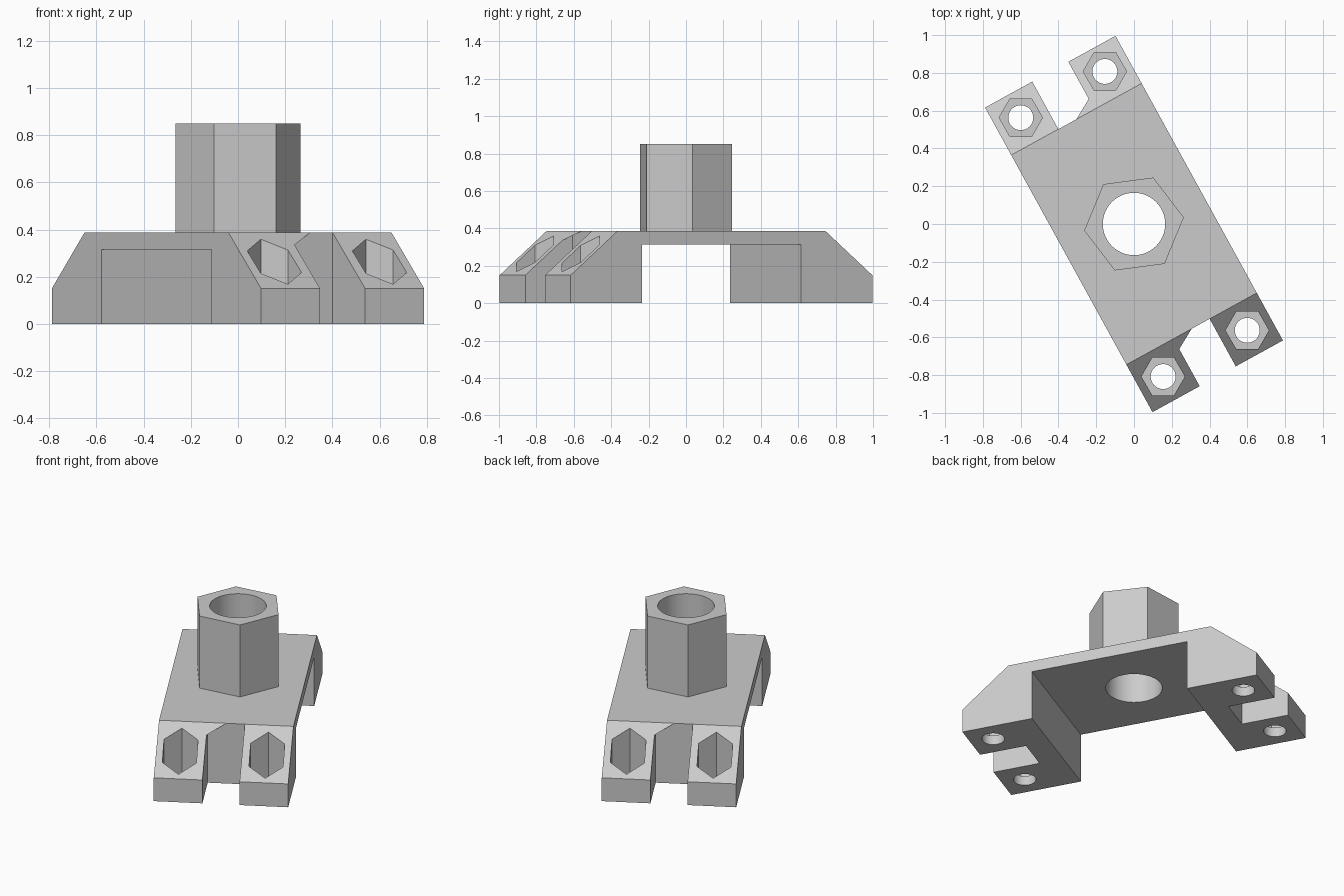
import bpy
import bmesh
from math import radians, cos, sin, pi
from mathutils import Matrix, Vector

if "Cube" in bpy.data.objects:
    bpy.data.objects.remove(bpy.data.objects["Cube"])

TURN = Matrix.Rotation(radians(28.8), 4, "Z")
HALF_W, HALF_L, DECK_L = 0.394, 0.92, 0.633
FOOT_Z, DECK_Z, TOP_Z = 0.15, 0.387, 0.85
CHANNEL_L, CHANNEL_Z = 0.485, 0.315
NOTCH_W = 0.109
BOLT_X, BOLT_Y = 0.254, 0.782

grey = bpy.data.materials.new("plain grey")
grey.use_nodes = True
colour = (0.6, 0.6, 0.6, 1)
grey.diffuse_color = colour
grey.node_tree.nodes["Principled BSDF"].inputs["Base Color"].default_value = colour


def prism(name, points, sweep):
    """Extrude a closed outline along the sweep vector."""
    bm = bmesh.new()
    face = bm.faces.new([bm.verts.new(p) for p in points])
    grown = bmesh.ops.extrude_face_region(bm, geom=[face])["geom"]
    moved = [g for g in grown if isinstance(g, bmesh.types.BMVert)]
    bmesh.ops.translate(bm, verts=moved, vec=sweep)
    bmesh.ops.recalc_face_normals(bm, faces=bm.faces)
    mesh = bpy.data.meshes.new(name)
    bm.to_mesh(mesh)
    bm.free()
    mesh.materials.append(grey)
    obj = bpy.data.objects.new(name, mesh)
    bpy.context.collection.objects.link(obj)
    return obj


def column(name, sides, radius, centre, low, high, angle=0.0):
    """Upright regular prism or round bar."""
    ring = [(centre.x + radius * cos(angle + 2 * pi * i / sides),
             centre.y + radius * sin(angle + 2 * pi * i / sides), low)
            for i in range(sides)]
    return prism(name, ring, (0, 0, high - low))


def carve(obj, cutters):
    """Subtract the cutters, bake the result and drop the cutters."""
    for cutter in cutters:
        cutter.hide_render = True
        mod = obj.modifiers.new("cut", "BOOLEAN")
        mod.operation = "DIFFERENCE"
        mod.solver = "EXACT"
        mod.object = cutter
    graph = bpy.context.evaluated_depsgraph_get()
    baked = bpy.data.meshes.new_from_object(obj.evaluated_get(graph))
    obj.modifiers.clear()
    obj.data = baked
    for cutter in cutters:
        bpy.data.objects.remove(cutter)
    bpy.ops.object.select_all(action="DESELECT")
    obj.select_set(True)
    bpy.context.view_layer.objects.active = obj
    bpy.ops.object.shade_smooth_by_angle(angle=radians(25))


# Bridge-shaped bracket: sloped ends and a channel underneath
half = [(CHANNEL_L, CHANNEL_Z), (CHANNEL_L, 0), (HALF_L, 0),
        (HALF_L, FOOT_Z), (DECK_L, DECK_Z)]
outline = half + [(-y, z) for y, z in reversed(half)]
bracket = prism("bracket_body", [(-HALF_W, y, z) for y, z in outline],
                (2 * HALF_W, 0, 0))
bracket.data.transform(TURN)

# Notches that split each end into two feet, and the bolt recesses
cutters = []
for end in (-1, 1):
    notch = prism("notch_cutter",
                  [(x, y * end, -0.1) for x, y in
                   ((-NOTCH_W, DECK_L), (NOTCH_W, DECK_L), (NOTCH_W, 1.1), (-NOTCH_W, 1.1))],
                  (0, 0, 0.7))
    notch.data.transform(TURN)
    cutters.append(notch)
    for side in (-1, 1):
        spot = TURN @ Vector((side * BOLT_X, end * BOLT_Y, 0))
        cutters.append(column("nut_cutter", 6, 0.115, spot, 0.06, 0.6))
        cutters.append(column("bolt_cutter", 32, 0.066, spot, -0.1, 0.2))

# Central bore through the deck
origin = Vector((0, 0, 0))
cutters.append(column("bore_cutter", 64, 0.165, origin, 0.2, 0.6))
carve(bracket, cutters)

# Hexagonal socket standing on the deck
socket = column("hex_socket", 6, 0.266, origin, DECK_Z, TOP_Z, radians(7.5))
carve(socket, [column("bore_cutter", 64, 0.165, origin, 0.2, 1.0)])
